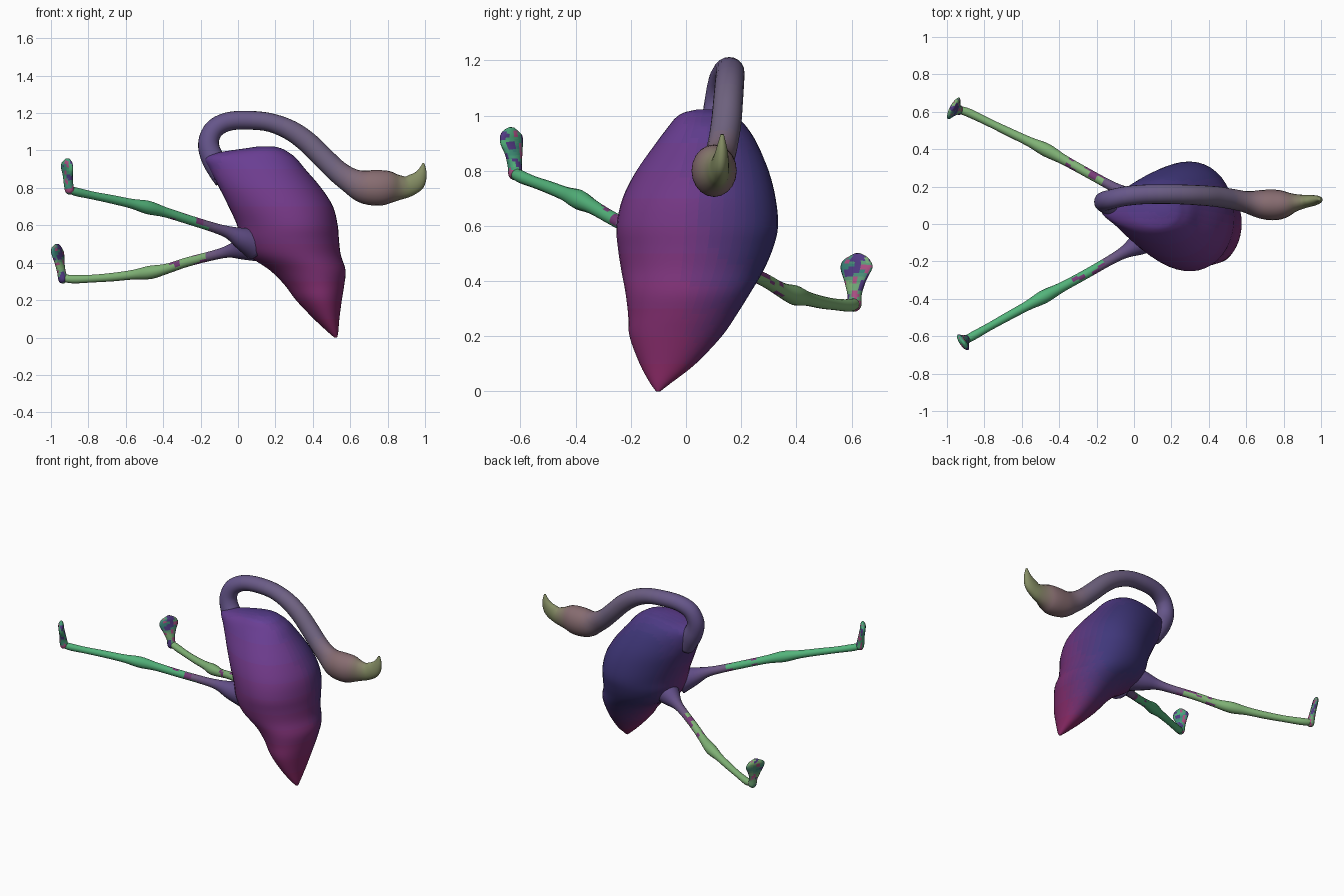
import bpy, bmesh, math
from mathutils import Vector, noise


def smooth_rows(rows, steps):
    """Catmull-Rom interpolation of rows of numbers."""
    out = []
    for i in range(len(rows) - 1):
        p0, p1 = rows[max(i - 1, 0)], rows[i]
        p2, p3 = rows[i + 1], rows[min(i + 2, len(rows) - 1)]
        for s in range(steps):
            t = s / steps
            out.append([0.5 * (2 * b + (c - a) * t + (2 * a - 5 * b + 4 * c - d) * t * t
                               + (3 * b - a - 3 * c + d) * t ** 3)
                        for a, b, c, d in zip(p0, p1, p2, p3)])
    out.append(list(rows[-1]))
    return out


def loft(name, rings, colour):
    """Skin a stack of closed rings, cap both ends and colour it by position."""
    bm = bmesh.new()
    loops = [[bm.verts.new(p) for p in ring] for ring in rings]
    n = len(loops[0])
    for a, b in zip(loops, loops[1:]):
        for j in range(n):
            bm.faces.new((a[j], a[(j + 1) % n], b[(j + 1) % n], b[j]))
    bm.faces.new(loops[0])
    bm.faces.new(loops[-1])
    bmesh.ops.recalc_face_normals(bm, faces=bm.faces)
    mesh = bpy.data.meshes.new(name)
    obj = bpy.data.objects.new(name, mesh)
    bpy.context.collection.objects.link(obj)
    slots = {}
    for f in bm.faces:
        f.smooth = True
        rgb = tuple(round(c) for c in colour(f.calc_center_median()))
        if rgb not in slots:
            slots[rgb] = len(slots)
            mesh.materials.append(material(rgb))
        f.material_index = slots[rgb]
    bm.to_mesh(mesh)
    bm.free()
    return obj


def material(rgb):
    name = "colour_%d_%d_%d" % rgb
    mat = bpy.data.materials.get(name)
    if not mat:
        mat = bpy.data.materials.new(name)
        mat.diffuse_color = [(c / 255) ** 2.2 for c in rgb] + [1]
    return mat


def mix(a, b, t, bands=10):
    t = round(min(max(t, 0), 1) * bands) / bands
    return [p + (q - p) * t for p, q in zip(a, b)]


def tube_rings(rows, side, steps=5, n=20):
    """Rows are x, y, z, radius along side, radius across it."""
    rows = smooth_rows(rows, steps)
    pts = [Vector(r[:3]) for r in rows]
    side = Vector(side).normalized()
    rings = []
    for i, r in enumerate(rows):
        t = (pts[min(i + 1, len(pts) - 1)] - pts[max(i - 1, 0)]).normalized()
        up = t.cross(side).normalized()
        across = up.cross(t)
        ang = [2 * math.pi * j / n for j in range(n)]
        rings.append([pts[i] + across * (max(r[3], .003) * math.cos(a))
                      + up * (max(r[4], .003) * math.sin(a)) for a in ang])
    return rings


# Body: z, x min, x max, y min, y max, narrowing toward -x
body = [
    (0.00, .515, .530, -.108, -.094, 0), (0.03, .480, .536, -.130, -.055, 0),
    (0.10, .405, .542, -.168, .035, .05), (0.20, .310, .555, -.205, .130, .1),
    (0.28, .250, .568, -.210, .185, .1), (0.36, .170, .575, -.220, .235, .1),
    (0.44, .055, .550, -.235, .282, .1), (0.52, .012, .540, -.247, .316, .1),
    (0.60, -.005, .533, -.252, .334, .12), (0.70, -.050, .508, -.230, .325, .15),
    (0.80, -.100, .445, -.180, .300, .2), (0.90, -.152, .360, -.110, .258, .3),
    (0.96, -.175, .310, -.065, .220, .35), (0.99, -.100, .270, -.040, .190, .3),
    (1.01, .030, .235, -.010, .160, .1), (1.022, .110, .190, .040, .110, 0)]
rings = []
for z, x0, x1, y0, y1, k in smooth_rows(body, 4):
    ring = []
    for j in range(44):
        a = 2 * math.pi * j / 44
        c, s = math.cos(a), math.sin(a)
        ring.append(((x0 + x1) / 2 + (x1 - x0) / 2 * c,
                     (y0 + y1) / 2 + (y1 - y0) / 2 * s * (1 + k * c) / (1 + k * k / 2),
                     max(z, 0)))
    rings.append(ring)


def body_colour(p):
    front = mix((102, 66, 150), (132, 44, 98), 1.05 - p.z)
    return mix(front, (66, 58, 122), (p.y + .02) / .27, 8)


loft("body", rings, body_colour)

# Neck, head and beak in one sweep
neck = [
    (-.07, .10, .84, .055, .055), (-.12, .108, .93, .062, .062),
    (-.152, .115, 1.00, .056, .058), (-.155, .122, 1.06, .053, .054),
    (-.122, .132, 1.12, .052, .052), (-.05, .148, 1.155, .052, .050),
    (.05, .158, 1.162, .052, .050), (.17, .160, 1.150, .052, .050),
    (.28, .157, 1.108, .053, .054), (.37, .152, 1.045, .054, .057),
    (.45, .145, .967, .055, .058), (.53, .132, .890, .055, .060),
    (.60, .118, .840, .058, .068), (.67, .107, .808, .075, .088),
    (.74, .102, .800, .082, .095), (.80, .105, .803, .074, .089),
    (.86, .114, .802, .048, .068), (.91, .120, .808, .036, .055),
    (.955, .126, .836, .029, .050), (.982, .130, .880, .020, .028),
    (.992, .131, .932, .006, .005)]


def neck_colour(p):
    if p.x < .5 or p.z > .95:
        return mix((100, 84, 138), (112, 100, 128), (p.x + .2) / .6)
    if p.x < .8:
        return mix((112, 100, 128), (134, 108, 112), (p.x - .5) / .2)
    return mix((134, 108, 112), (132, 140, 100), (p.x - .8) / .12)


loft("neck_head_and_beak", tube_rings(neck, (0, 1, 0)), neck_colour)


# Legs: purple thighs fading into green, with patches
def leg_colour(green):
    def colour(p):
        if p.x > -.17:
            return mix((112, 92, 128), (96, 78, 132), (p.x + .17) / .17)
        if p.x > -.36 and noise.noise(p * 38) > .28:
            return (120, 62, 120)
        return green
    return colour


def foot_colour(green):
    def colour(p):
        v = noise.noise(p * 30)
        if v > .25:
            return (82, 60, 130)
        if v < -.3:
            return (170, 80, 130)
        return mix(green, (60, 130, 120), noise.noise(p * 17 + Vector((5, 2, 1))) + .4, 4)
    return colour


def leg(side, joints, toes, across, green):
    radii = (.085, .060, .034, .026, .025, .027, .036, .026, .023, .021, .023, .020)
    rows = [(*p, r, r) for p, r in zip(joints, radii)]
    loft(side + "_leg", tube_rings(rows, across, 4, 14), leg_colour(green))
    loft(side + "_foot", tube_rings(toes, across, 4, 16), foot_colour(green))


leg("front",
    [(.09, -.06, .500), (.02, -.11, .530), (-.05, -.15, .562), (-.13, -.195, .588),
     (-.27, -.275, .632), (-.39, -.34, .670), (-.48, -.388, .695), (-.57, -.437, .716),
     (-.68, -.497, .740), (-.78, -.553, .760), (-.86, -.598, .778), (-.90, -.620, .790)],
    [(-.893, -.616, .768, .005, .005), (-.899, -.618, .782, .025, .024),
     (-.906, -.621, .820, .027, .024), (-.910, -.625, .865, .037, .020),
     (-.914, -.632, .905, .050, .018), (-.914, -.634, .935, .043, .017),
     (-.912, -.631, .957, .012, .006)],
    (.57, -.82, 0), (84, 178, 122))
leg("back",
    [(.09, .09, .490), (.02, .13, .475), (-.05, .168, .460), (-.13, .208, .440),
     (-.27, .285, .404), (-.38, .346, .368), (-.47, .396, .348), (-.56, .440, .336),
     (-.67, .492, .323), (-.78, .545, .315), (-.88, .593, .312), (-.935, .612, .318)],
    [(-.926, .608, .292, .005, .005), (-.934, .609, .307, .026, .024),
     (-.944, .611, .350, .027, .022), (-.954, .613, .400, .044, .019),
     (-.964, .618, .450, .066, .017), (-.968, .622, .480, .050, .016),
     (-.968, .622, .501, .012, .006)],
    (.47, .88, 0), (128, 178, 118))
